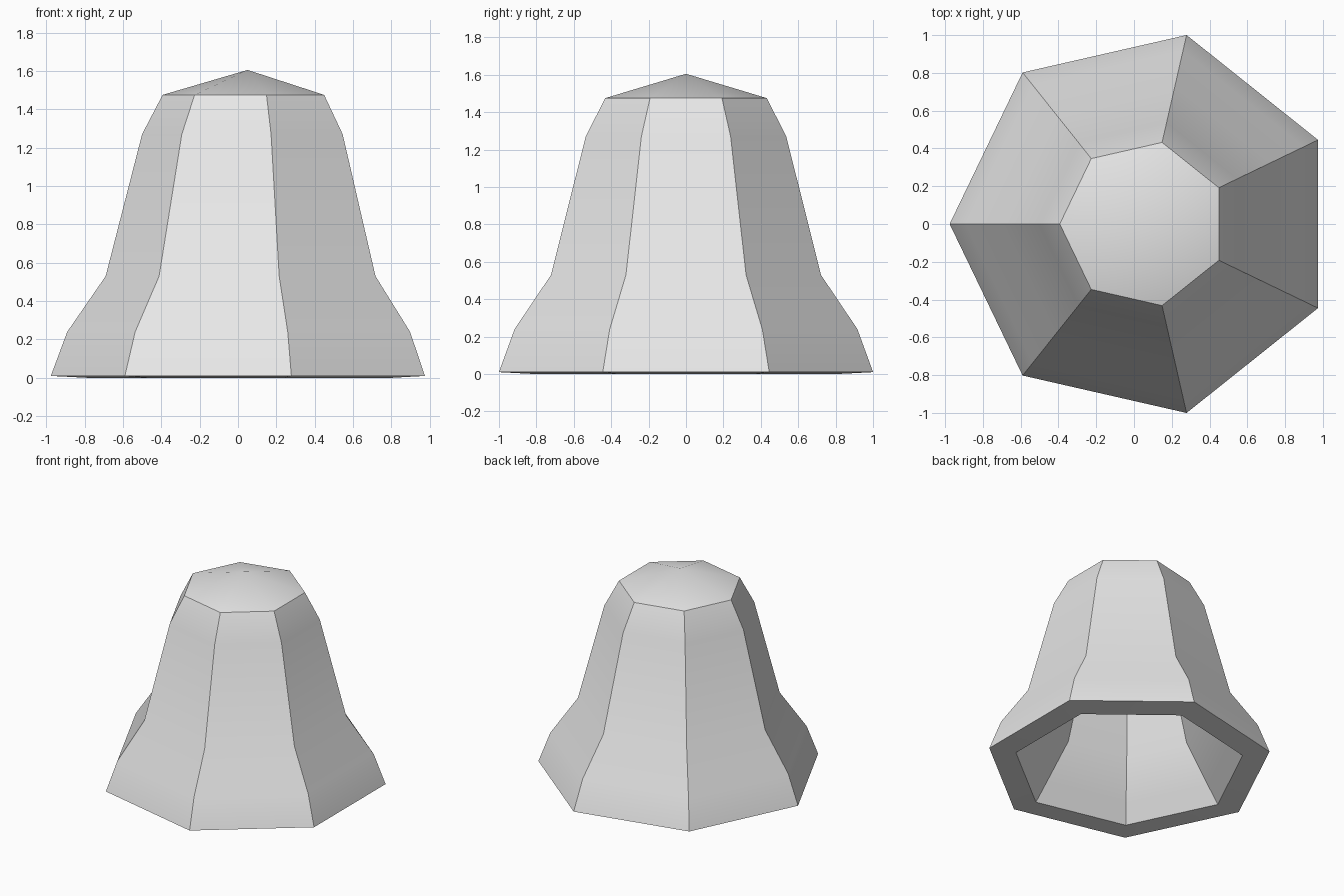
import bpy, bmesh, math

if "Cube" in bpy.data.objects:
    bpy.data.objects.remove(bpy.data.objects["Cube"])

SIDES = 7
CENTRE_X = 0.05

# (radius, height): outer wall from rim to peak, then the hollow inside
OUTER = [(1.026, 0.01), (0.94, 0.24), (0.74, 0.53), (0.55, 1.27), (0.443, 1.475)]
OUTER_PEAK = 1.605
INNER = [(0.83, 0.0), (0.735, 0.13), (0.54, 0.40), (0.335, 1.20), (0.27, 1.31)]
INNER_PEAK = 1.40

grey = bpy.data.materials.new("light grey")
grey.diffuse_color = (0.8, 0.8, 0.8, 1)
grey.use_nodes = True
grey.node_tree.nodes["Principled BSDF"].inputs["Base Color"].default_value = grey.diffuse_color

bm = bmesh.new()


def ring(radius, z):
    angles = [math.pi + 2 * math.pi * i / SIDES for i in range(SIDES)]
    return [bm.verts.new((CENTRE_X + radius * math.cos(a), radius * math.sin(a), z))
            for a in angles]


def bridge(lower, upper):
    for i in range(SIDES):
        j = (i + 1) % SIDES
        bm.faces.new((lower[i], lower[j], upper[j], upper[i]))


def shell(profile, peak):
    """Stack of rings closed by a shallow pointed cap; returns its bottom ring."""
    rings = [ring(r, z) for r, z in profile]
    for a, b in zip(rings, rings[1:]):
        bridge(a, b)
    tip = bm.verts.new((CENTRE_X, 0, peak))
    for i in range(SIDES):
        bm.faces.new((rings[-1][i], rings[-1][(i + 1) % SIDES], tip))
    return rings[0]


# Outer wall, hollow interior and the flat rim joining them
bridge(shell(OUTER, OUTER_PEAK), shell(INNER, INNER_PEAK))
bmesh.ops.recalc_face_normals(bm, faces=bm.faces)

mesh = bpy.data.meshes.new("bell_shell")
bm.to_mesh(mesh)
bm.free()
mesh.materials.append(grey)
bell = bpy.data.objects.new("bell_shell", mesh)
bpy.context.collection.objects.link(bell)

# Soft bends up each panel, crisp edges between panels
bpy.context.view_layer.objects.active = bell
bell.select_set(True)
bpy.ops.object.shade_smooth_by_angle(angle=math.radians(30))
